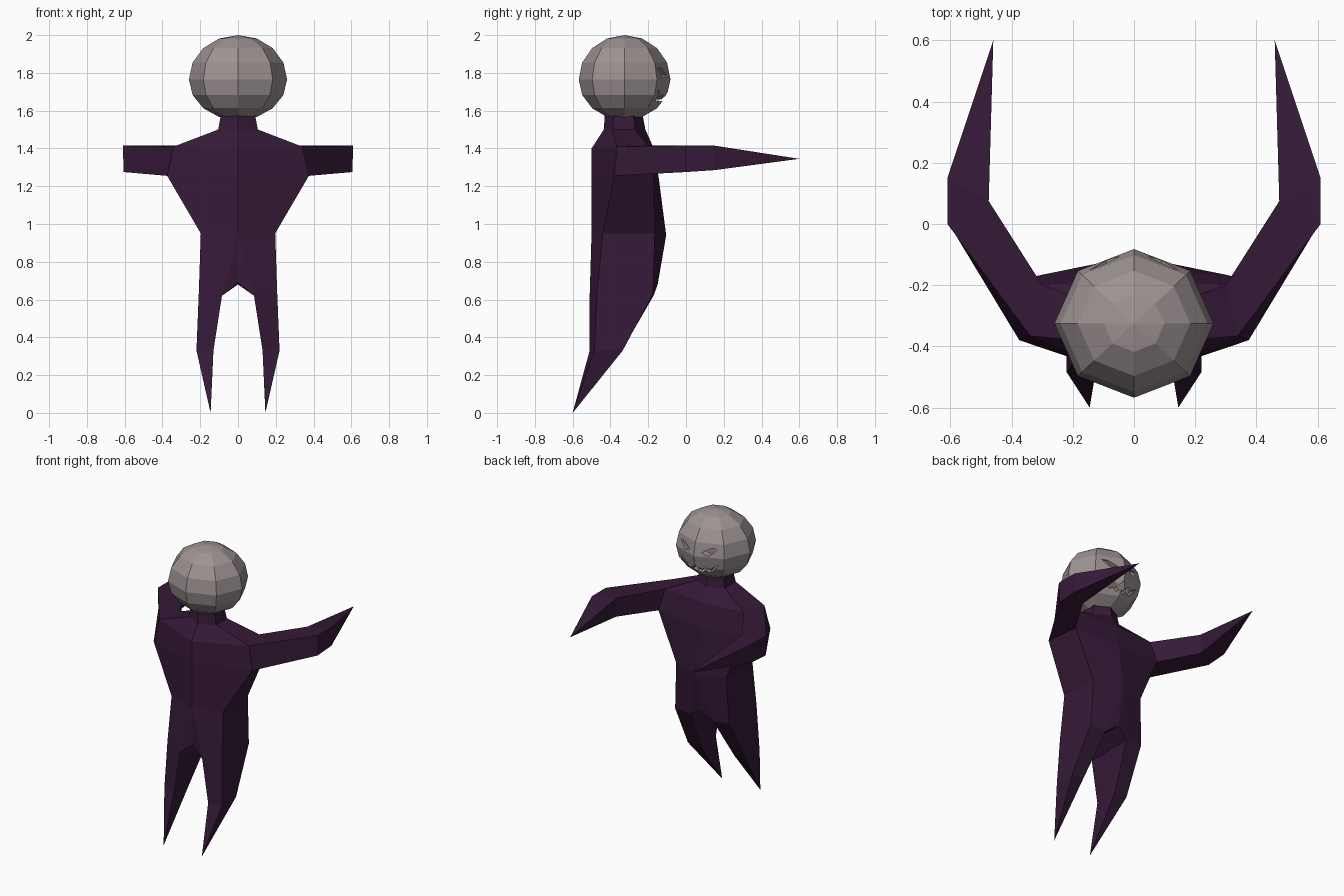
import bpy, bmesh
from mathutils import Matrix

if "Cube" in bpy.data.objects:
    bpy.data.objects.remove(bpy.data.objects["Cube"])


def material(name, rgb):
    m = bpy.data.materials.new(name)
    m.diffuse_color = (*rgb, 1)
    m.use_nodes = True
    m.node_tree.nodes["Principled BSDF"].inputs["Base Color"].default_value = m.diffuse_color
    return m


def make_object(name, bm, mat=None):
    bmesh.ops.recalc_face_normals(bm, faces=bm.faces)
    me = bpy.data.meshes.new(name)
    bm.to_mesh(me)
    bm.free()
    ob = bpy.data.objects.new(name, me)
    bpy.context.collection.objects.link(ob)
    if mat:
        me.materials.append(mat)
    return ob


purple = material("dark_purple", (0.036, 0.010, 0.039))
pale = material("pale_grey", (0.34, 0.29, 0.29))

# Body: right half, mirrored across x
bm = bmesh.new()


def ring(*pts):
    return [bm.verts.new(p) for p in pts]


def skin(a, b, closed=False, skip=()):
    n = len(a)
    for i in range(n if closed else n - 1):
        if i in skip:
            continue
        j = (i + 1) % n
        vs = list(dict.fromkeys((a[i], a[j], b[j], b[i])))
        bm.faces.new(vs)


def spike(a, tip):
    t = bm.verts.new(tip)
    for i in range(len(a)):
        bm.faces.new((a[i], a[(i + 1) % len(a)], t))


# Torso rings: centre back, side back, side front, centre front
neck = ring((0, -.43, 1.58), (.09, -.38, 1.58), (.09, -.28, 1.58), (0, -.23, 1.58))
collar = ring((0, -.435, 1.5), (.105, -.39, 1.5), (.105, -.27, 1.5), (0, -.215, 1.5))
shoulder = ring((0, -.5, 1.4), (.34, -.365, 1.41), (.30, -.2, 1.415), (0, -.175, 1.41))
chest = ring((0, -.5, 1.26), (.375, -.38, 1.255), (.33, -.172, 1.27), (0, -.145, 1.25))
waist = ring((0, -.5, .95), (.197, -.44, .95), (.19, -.165, .95), (0, -.105, .94))
bm.faces.new(neck)
skin(neck, collar)
skin(collar, shoulder)
skin(shoulder, chest, skip=(1,))
skin(chest, waist)

# Arm: elbow shares its inner edge between both outer bends
root = [shoulder[1], chest[1], chest[2], shoulder[2]]
elbow = ring((.61, 0, 1.415), (.605, 0, 1.275), (.48, .075, 1.28), (.475, .075, 1.41))
bend = ring((.61, .15, 1.415), (.605, .15, 1.285)) + elbow[2:]
skin(root, elbow, True)
bm.faces.new((elbow[0], elbow[1], bend[1], bend[0]))
bm.faces.new((elbow[1], elbow[2], bend[1]))
bm.faces.new((elbow[0], bend[0], elbow[3]))
spike(bend, (.46, .6, 1.345))

# Hip and leg
crotch_back, crotch_front = ring((0, -.495, .69), (0, -.15, .68))
hip = ring((.085, -.51, .62), (.207, -.47, .65), (.205, -.175, .63), (.085, -.172, .62))
knee = ring((.13, -.51, .33), (.22, -.485, .33), (.22, -.335, .33), (.13, -.34, .33))
bm.faces.new((waist[0], waist[1], hip[1], hip[0]))
bm.faces.new((waist[1], waist[2], hip[2], hip[1]))
bm.faces.new((waist[2], waist[3], hip[3], hip[2]))
bm.faces.new((waist[0], hip[0], crotch_back))
bm.faces.new((waist[3], crotch_front, hip[3]))
bm.faces.new((crotch_back, hip[0], hip[3], crotch_front))
skin(hip, knee, True)
spike(knee, (.145, -.6, 0))

geom = bm.verts[:] + bm.edges[:] + bm.faces[:]
bmesh.ops.mirror(bm, geom=geom, matrix=Matrix(), axis='X', merge_dist=.0005)
make_object("body", bm, purple)

# Head: faceted ball
bm = bmesh.new()
bmesh.ops.create_uvsphere(bm, u_segments=8, v_segments=8, radius=1)
for v in bm.verts:
    v.co.x *= .26
    v.co.y = v.co.y * .243 - .325
    v.co.z = 1.765 + v.co.z * (.235 if v.co.z > 0 else .215)
head = make_object("head", bm, pale)


def carve(name, outline, y0):
    # Cut a recess with an x-z outline into the face side
    b = bmesh.new()
    f = b.faces.new([b.verts.new((x, y0, z)) for x, z in outline])
    ext = bmesh.ops.extrude_face_region(b, geom=[f])["geom"]
    for v in ext:
        if isinstance(v, bmesh.types.BMVert):
            v.co.y = .1
    cutter = make_object(name, b)
    cutter.hide_render = True
    mod = head.modifiers.new(name, 'BOOLEAN')
    mod.operation, mod.solver, mod.object = 'DIFFERENCE', 'EXACT', cutter
    bpy.context.view_layer.objects.active = head
    bpy.ops.object.modifier_apply(modifier=name)
    bpy.data.objects.remove(cutter)


# Slanted eyes and jagged smile
for s in (-1, 1):
    carve("eye_cutter", [(s * .045, 1.79), (s * .09, 1.772),
                         (s * .145, 1.825), (s * .10, 1.825)], -.15)
half = [(.145, 1.715), (.105, 1.69), (.085, 1.665), (.06, 1.685), (.03, 1.66)]
low = [(.10, 1.655), (.07, 1.645), (.05, 1.655), (.025, 1.635)]
top = half + [(0, 1.70)] + [(-x, z) for x, z in reversed(half)]
bottom = [(-x, z) for x, z in low] + [(0, 1.65)] + list(reversed(low))
carve("mouth_cutter", top + bottom, -.175)
